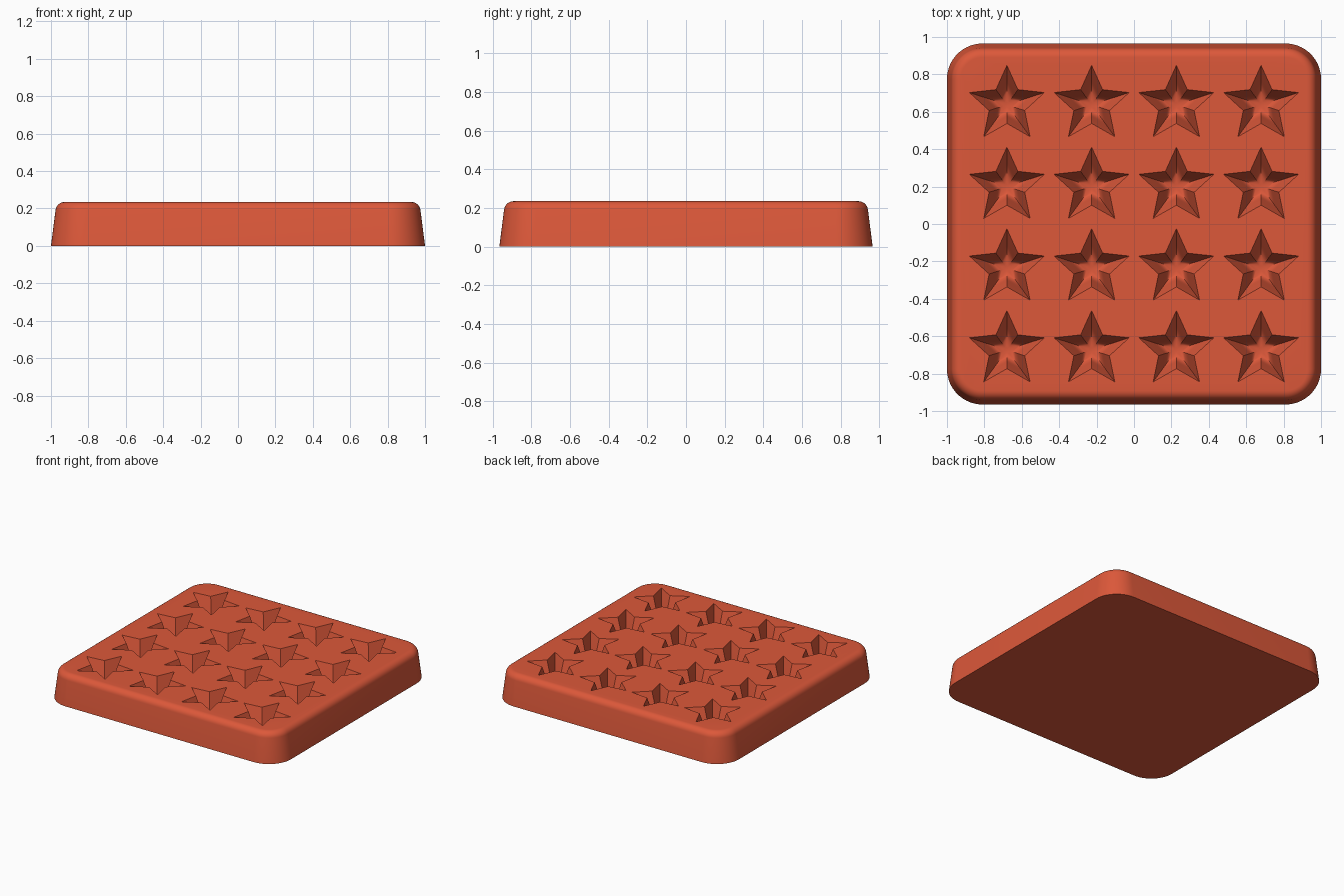
import bpy, bmesh
from math import sin, cos, pi, radians
from mathutils import Vector

if "Cube" in bpy.data.objects:
    bpy.data.objects.remove(bpy.data.objects["Cube"], do_unlink=True)

HALF_X, HALF_Y, HEIGHT = 1.0, 0.965, 0.235
CORNER = 0.19          # plan corner radius at the base
DRAFT = 0.024          # how far the sides lean in
FILLET = 0.05          # rounding of the upper rim
STAR_R, STAR_INNER = 0.211, 0.1

red = bpy.data.materials.new("brick_red")
red.use_nodes = True
colour = (0.72, 0.098, 0.042, 1)
red.diffuse_color = colour
red.node_tree.nodes["Principled BSDF"].inputs["Base Color"].default_value = colour


def loft(bm, rings):
    """Skin a stack of equal-length point rings, listed upward, and cap both ends."""
    rows = [[bm.verts.new(p) for p in ring] for ring in rings]
    n = len(rows[0])
    for low, high in zip(rows, rows[1:]):
        for i in range(n):
            j = (i + 1) % n
            bm.faces.new((low[i], low[j], high[j], high[i]))
    bm.faces.new(rows[0][::-1])
    bm.faces.new(rows[-1])


def make_object(name, bm):
    bmesh.ops.recalc_face_normals(bm, faces=bm.faces)
    mesh = bpy.data.meshes.new(name)
    bm.to_mesh(mesh)
    bm.free()
    mesh.materials.append(red)
    obj = bpy.data.objects.new(name, mesh)
    bpy.context.collection.objects.link(obj)
    return obj


def rounded_rect(inset, z, steps=14):
    r = CORNER - inset
    points = []
    for k, (sx, sy) in enumerate(((1, 1), (-1, 1), (-1, -1), (1, -1))):
        for s in range(steps + 1):
            a = (k + s / steps) * pi / 2
            points.append(Vector((sx * (HALF_X - CORNER) + r * cos(a),
                                  sy * (HALF_Y - CORNER) + r * sin(a), z)))
    return points


def star(cx, cy, scale, z):
    points = []
    for i in range(10):
        r = scale * (STAR_INNER if i % 2 else STAR_R)
        a = pi / 2 + i * pi / 5
        points.append(Vector((cx + r * cos(a), cy + r * sin(a), z)))
    return points


# Tray body: leaning sides and a rounded upper rim
body_bm = bmesh.new()
sections = [rounded_rect(0, 0)]
for i in range(9):
    a = radians(7 + 83 * i / 8)
    sections.append(rounded_rect(DRAFT + FILLET * (1 - cos(a)),
                                 HEIGHT - FILLET * (1 - sin(a))))
loft(body_bm, sections)
tray = make_object("mold_tray", body_bm)

# Star pockets: steep walls blending into a dished floor (scale, depth)
pocket = [(0.14, 0.16), (0.3, 0.157), (0.42, 0.15), (0.51, 0.139),
          (0.58, 0.124), (0.64, 0.105), (1.0, 0), (1.07, -0.02)]
star_bm = bmesh.new()
for row in range(4):
    for col in range(4):
        cx = (col - 1.5) * 0.453
        cy = (row - 1.5) * 0.437 - 0.018
        loft(star_bm, [star(cx, cy, s, HEIGHT - d) for s, d in pocket])
cutter = make_object("star_pocket_cutter", star_bm)
cutter.hide_render = True

cut = tray.modifiers.new("star_pockets", 'BOOLEAN')
cut.operation = 'DIFFERENCE'
cut.solver = 'EXACT'
cut.object = cutter

# Apply the cut, drop the helper and smooth the soft edges
bpy.ops.object.select_all(action='DESELECT')
tray.select_set(True)
bpy.context.view_layer.objects.active = tray
bpy.ops.object.modifier_apply(modifier=cut.name)
bpy.data.objects.remove(cutter, do_unlink=True)
bpy.ops.object.shade_smooth_by_angle(angle=radians(32))
